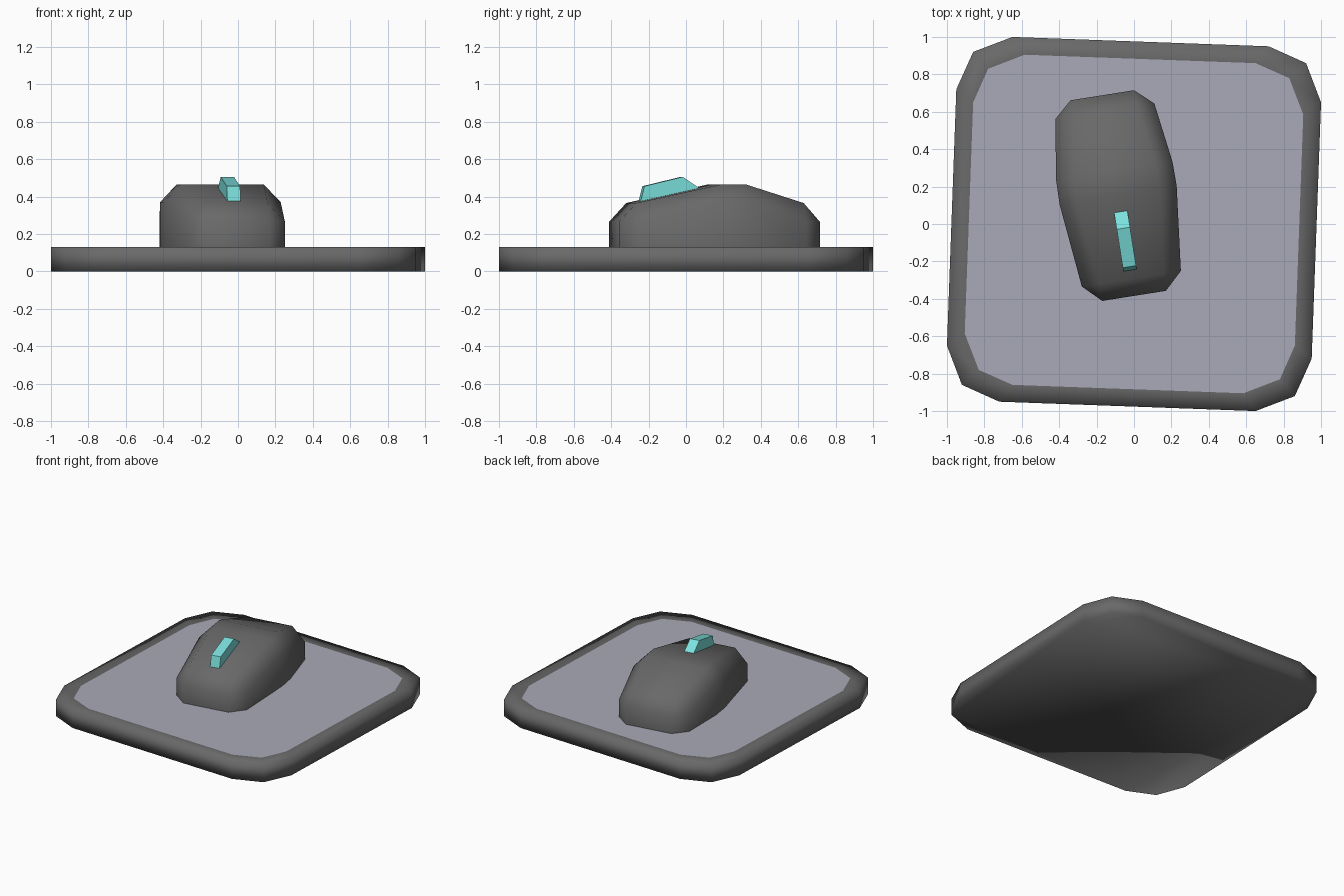
import bpy, bmesh, math
from mathutils import Matrix

if "Cube" in bpy.data.objects:
    bpy.data.objects.remove(bpy.data.objects["Cube"])


def material(name, rgb):
    m = bpy.data.materials.new(name)
    m.diffuse_color = (*rgb, 1)
    m.use_nodes = True
    m.node_tree.nodes["Principled BSDF"].inputs["Base Color"].default_value = m.diffuse_color
    return m


def finish(bm, name, mat, matrix=None):
    bmesh.ops.remove_doubles(bm, verts=bm.verts, dist=1e-4)
    bmesh.ops.recalc_face_normals(bm, faces=bm.faces)
    for f in bm.faces:
        f.smooth = True
    me = bpy.data.meshes.new(name)
    bm.to_mesh(me)
    bm.free()
    me.materials.append(mat)
    ob = bpy.data.objects.new(name, me)
    bpy.context.collection.objects.link(ob)
    if matrix:
        ob.matrix_world = matrix
    return ob


def outline(corner):
    # repeat one rounded corner four times around the centre
    pts = []
    for k in range(4):
        c, s = round(math.cos(k * math.pi / 2)), round(math.sin(k * math.pi / 2))
        pts += [(c * x - s * y, s * x + c * y) for x, y in reversed(corner)]
    return pts


def ring(bm, pts, z):
    return [bm.verts.new((x, y, z)) for x, y in pts]


def bridge(bm, a, b, closed=True):
    n = len(a)
    for i in range(n if closed else n - 1):
        j = (i + 1) % n
        bm.faces.new((a[i], a[j], b[j], b[i]))


dark = material("dark_grey", (0.14, 0.14, 0.14))
pale = material("pale_grey", (0.40, 0.40, 0.48))
cyan = material("cyan", (0.20, 0.75, 0.72))

TOP = 0.13
outer = outline([(0.72, 0.95), (0.92, 0.86), (1.0, 0.65)])
inner = outline([(0.65, 0.86), (0.83, 0.78), (0.905, 0.585)])

# pad base with its rim
bm = bmesh.new()
low, high, rim = ring(bm, outer, 0), ring(bm, outer, TOP), ring(bm, inner, TOP)
bridge(bm, low, high)
bridge(bm, high, rim)
bm.faces.new(low[::-1])
finish(bm, "pad_base", dark)

# pale pad surface
bm = bmesh.new()
face = bm.faces.new(ring(bm, inner, TOP))
if face.normal.z < 0:
    face.normal_flip()
finish(bm, "pad_surface", pale)

# mouse shell lofted through sections: y, half width, shoulder z, top half width, top z
place = Matrix.Translation((-0.085, 0.155, 0)) @ Matrix.Rotation(math.radians(9), 4, 'Z')
sections = [
    (-0.546, 0.172, 0.265, 0.172, 0.265),
    (-0.453, 0.268, 0.265, 0.175, 0.365),
    (0.0, 0.317, 0.37, 0.225, 0.465),
    (0.13, 0.315, 0.37, 0.225, 0.465),
    (0.453, 0.268, 0.265, 0.172, 0.365),
    (0.54, 0.172, 0.265, 0.172, 0.265),
]
bm = bmesh.new()
loops = []
for y, w, zs, wt, zt in sections:
    half = [(w, TOP), (w, zs), (wt, zt)]
    pts = [(-x, z) for x, z in half] + half[::-1]
    loops.append([bm.verts.new((x, y, z)) for x, z in pts])
for a, b in zip(loops, loops[1:]):
    bridge(bm, a, b, closed=False)
for end in (loops[0], loops[-1]):
    bm.faces.new((end[0], end[1], end[4], end[5]))
finish(bm, "mouse_shell", dark, place)

# scroll wheel fin, extruded side profile
profile = [(-0.41, 0.365), (-0.388, 0.455), (-0.18, 0.505), (-0.083, 0.44)]
bm = bmesh.new()
sides = [[bm.verts.new((x, y, z)) for y, z in profile] for x in (-0.036, 0.036)]
bridge(bm, *sides)
for s in sides:
    bm.faces.new(s)
wheel = finish(bm, "scroll_wheel", cyan, place)
bpy.context.view_layer.objects.active = wheel
wheel.select_set(True)
bpy.ops.object.shade_smooth_by_angle(angle=math.radians(40))
